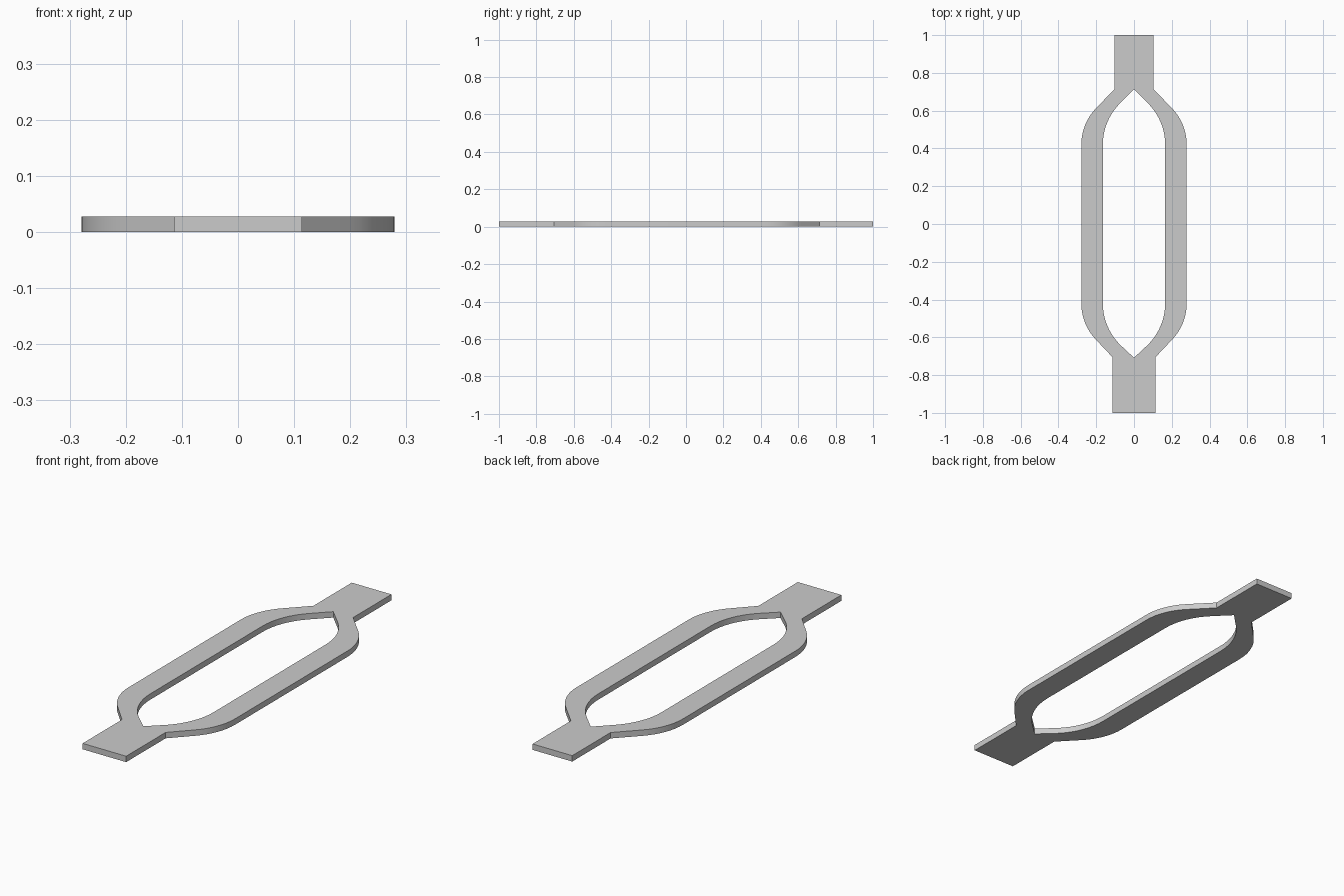
import bpy, bmesh
from math import sin, cos, radians

if "Cube" in bpy.data.objects:
    bpy.data.objects.remove(bpy.data.objects["Cube"])

THICK = 0.028
SEGS = 8


def bend(x, y, r, sign):
    """Arc turning 45 degrees inward from the straight side at (x, y)."""
    pts = []
    for i in range(SEGS + 1):
        a = radians(45 * i / SEGS)
        pts.append((x - r * (1 - cos(a)), sign * (y + r * sin(a))))
    return pts


# Right half outlines, from the back tab to the front tab
outer = ([(0.104, 1), (0.104, 0.713)] + bend(0.279, 0.42, 0.278, 1)[::-1]
         + bend(0.279, 0.42, 0.278, -1) + [(0.114, -0.705), (0.114, -1)])
inner = ([(0, 1), (0, 0.713)] + bend(0.165, 0.42, 0.309, 1)[::-1]
         + bend(0.165, 0.42, 0.309, -1) + [(0, -0.708), (0, -1)])

# Flat plate: strip between the outlines, repeated on both sides
bm = bmesh.new()
for side in (1, -1):
    rails = [[bm.verts.new((side * x, y, 0)) for x, y in line]
             for line in (outer, inner)]
    for i in range(len(outer) - 1):
        quad = [rails[0][i], rails[1][i], rails[1][i + 1], rails[0][i + 1]]
        bm.faces.new(quad if side > 0 else quad[::-1])
bmesh.ops.remove_doubles(bm, verts=bm.verts, dist=1e-5)

# Thickness
top = bmesh.ops.extrude_face_region(bm, geom=bm.faces[:], use_keep_orig=True)
bmesh.ops.translate(bm, vec=(0, 0, THICK),
                    verts=[v for v in top["geom"] if isinstance(v, bmesh.types.BMVert)])
bmesh.ops.recalc_face_normals(bm, faces=bm.faces)

mesh = bpy.data.meshes.new("link_plate")
bm.to_mesh(mesh)
bm.free()
plate = bpy.data.objects.new("link_plate", mesh)
bpy.context.collection.objects.link(plate)
bpy.context.view_layer.objects.active = plate
plate.select_set(True)
bpy.ops.object.shade_smooth_by_angle(angle=radians(30))
